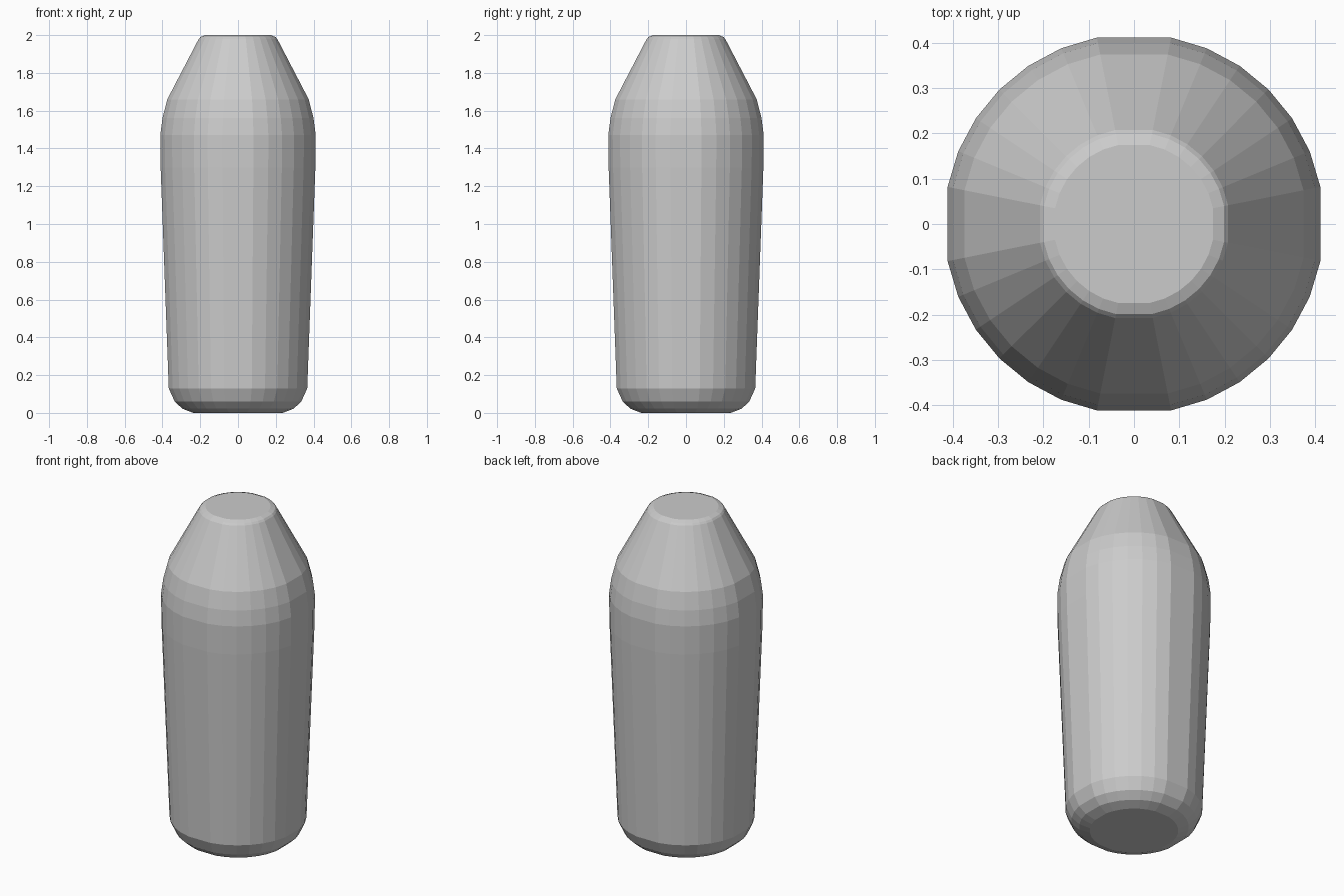
import bpy, bmesh, math

if "Cube" in bpy.data.objects:
    bpy.data.objects.remove(bpy.data.objects["Cube"])

# Silhouette of the body: (radius, height)
PROFILE = [(0.242, 0.0), (0.30, 0.022), (0.342, 0.06), (0.374, 0.13),
           (0.418, 1.30), (0.42, 1.47), (0.408, 1.56), (0.382, 1.66),
           (0.212, 1.98), (0.203, 1.99), (0.178, 2.0)]
SIDES = 32
FLAT = 0.98  # slight flats facing the four axes


def ring(bm, r, z):
    clamp = lambda v: max(-r * FLAT, min(r * FLAT, v))
    return [bm.verts.new((clamp(r * math.cos(2 * math.pi * i / SIDES)),
                          clamp(r * math.sin(2 * math.pi * i / SIDES)), z))
            for i in range(SIDES)]


# Faceted bottle-shaped body
bm = bmesh.new()
rings = [ring(bm, r, z) for r, z in PROFILE]
for low, high in zip(rings, rings[1:]):
    for i in range(SIDES):
        j = (i + 1) % SIDES
        bm.faces.new((low[i], low[j], high[j], high[i]))

# Flat base and top
bm.faces.new(rings[0][::-1])
bm.faces.new(rings[-1])

mesh = bpy.data.meshes.new("bottle_body")
bm.to_mesh(mesh)
bm.free()
body = bpy.data.objects.new("bottle_body", mesh)
bpy.context.collection.objects.link(body)
